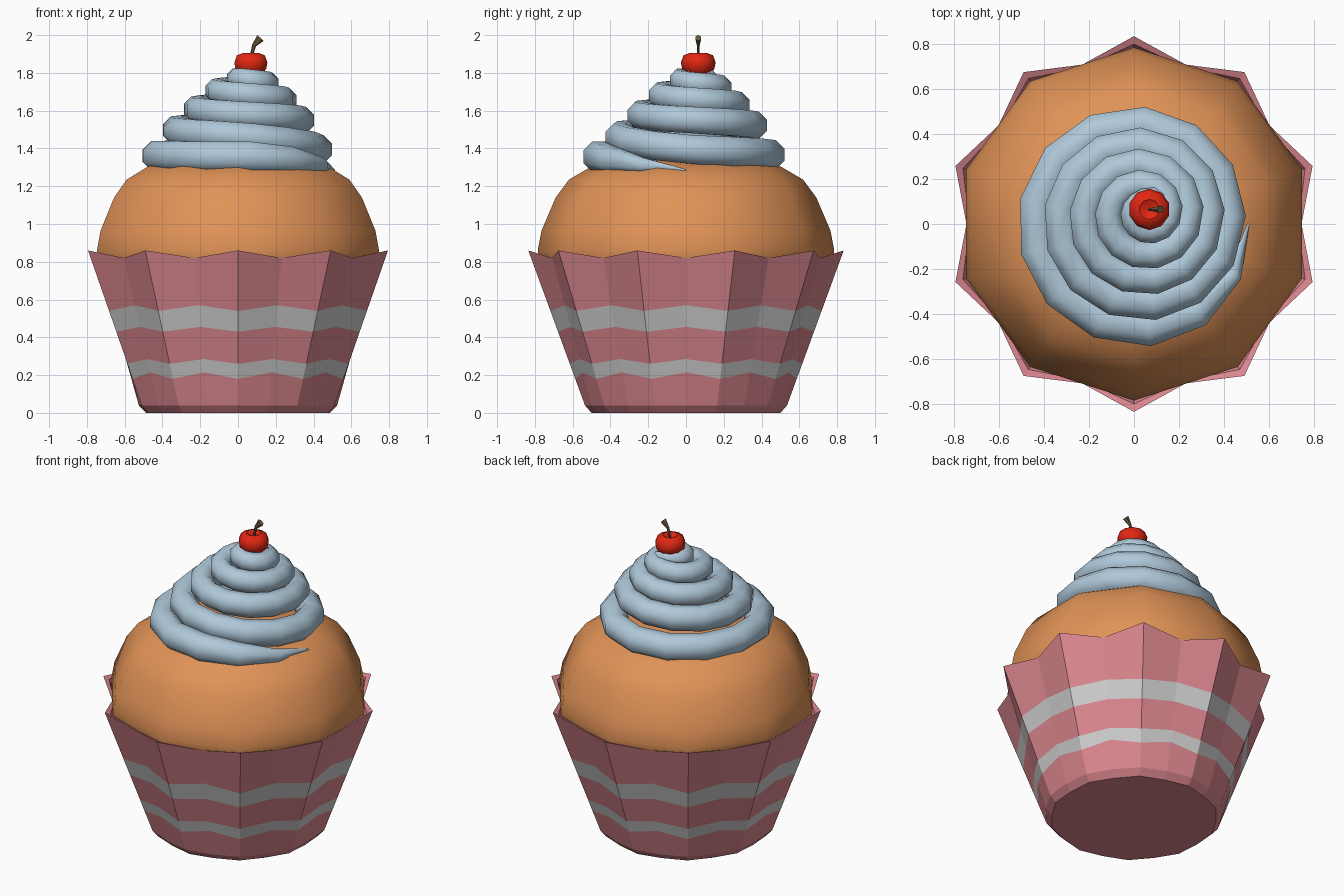
import bpy, bmesh, math
from mathutils import Vector

if "Cube" in bpy.data.objects:
    bpy.data.objects.remove(bpy.data.objects["Cube"])

def mat(name, rgb):
    m = bpy.data.materials.new(name)
    m.diffuse_color = (*rgb, 1)
    m.use_nodes = True
    m.node_tree.nodes["Principled BSDF"].inputs["Base Color"].default_value = m.diffuse_color
    return m

PINK = mat("pink_paper", (0.70, 0.24, 0.27))
WHITE = mat("white_stripe", (0.60, 0.60, 0.60))
CAKE = mat("sponge", (0.75, 0.29, 0.095))
ICING = mat("icing", (0.43, 0.58, 0.70))
RED = mat("cherry_red", (0.75, 0.02, 0.006))
BROWN = mat("stem_brown", (0.15, 0.10, 0.05))

def loft(name, rings, mats, stripe_rows=(), smooth=None):
    """Bridge rings of points with quads and cap both ends."""
    bm = bmesh.new()
    vs = [[bm.verts.new(p) for p in ring] for ring in rings]
    n = len(rings[0])
    for j in range(len(vs) - 1):
        for i in range(n):
            k = (i + 1) % n
            f = bm.faces.new((vs[j][i], vs[j][k], vs[j + 1][k], vs[j + 1][i]))
            f.material_index = 1 if j in stripe_rows else 0
    bm.faces.new(vs[0])
    bm.faces.new(vs[-1])
    bmesh.ops.recalc_face_normals(bm, faces=bm.faces)
    me = bpy.data.meshes.new(name)
    bm.to_mesh(me)
    bm.free()
    for m in mats:
        me.materials.append(m)
    ob = bpy.data.objects.new(name, me)
    bpy.context.collection.objects.link(ob)
    if smooth:
        bpy.ops.object.select_all(action='DESELECT')
        bpy.context.view_layer.objects.active = ob
        ob.select_set(True)
        bpy.ops.object.shade_smooth_by_angle(angle=math.radians(smooth))
    return ob

def lathe_rings(profile, n, cx=0, cy=0, start=math.pi / 2):
    return [[(cx + r * math.cos(start + i * math.tau / n),
              cy + r * math.sin(start + i * math.tau / n), z) for i in range(n)]
            for r, z in profile]

def interp(table, t):
    for (a, va), (b, vb) in zip(table, table[1:]):
        if t <= b:
            return va + (vb - va) * (t - a) / (b - a)
    return table[-1][1]

# Pleated paper case: (ridge radius, ridge z, valley radius, valley z) per row
def wall(zo, zi):
    return (0.535 + 0.3 * (zo - 0.04) / 0.82, zo, 0.525 + 0.22 * (zi - 0.04) / 0.78, zi)

rows = [(0.50, 0.0, 0.487, 0.0), wall(0.04, 0.04), wall(0.18, 0.215), wall(0.26, 0.285),
        wall(0.43, 0.455), wall(0.54, 0.57), wall(0.86, 0.82),
        (0.80, 0.845, 0.732, 0.815), (0.74, 0.70, 0.68, 0.70)]
rings = []
for ro, zo, ri, zi in rows:
    ring = []
    for i in range(20):
        a = math.pi / 2 + i * math.tau / 20
        r, z = (ro, zo) if i % 2 == 0 else (ri, zi)
        ring.append((r * math.cos(a), r * math.sin(a), z))
    rings.append(ring)
loft("paper_case", rings, [PINK, WHITE], stripe_rows=(2, 4))

# Sponge dome, ten-sided and smooth
dome = [(0.72, 0.70), (0.775, 0.80), (0.785, 0.86), (0.765, 0.965), (0.69, 1.14),
        (0.62, 1.235), (0.50, 1.305), (0.25, 1.36), (0.03, 1.38)]
loft("sponge", lathe_rings(dome, 10), [CAKE], smooth=50)

# Icing: one tapered tube winding clockwise up to the tip
heights = [(0, 1.285), (0.2, 1.355), (0.75, 1.365), (1, 1.395), (1.25, 1.465), (2.25, 1.58),
           (3.25, 1.685), (4.25, 1.765), (4.9, 1.775)]
taper = [(0, 0.06), (0.08, 0.5), (0.18, 1), (4.75, 1), (4.9, 0.45)]
STEPS, TURNS, SIDES = 64, 4.88, 8
rings = []
for k in range(STEPS + 1):
    t = TURNS * k / STEPS
    s = t + 0.12 * math.sin(math.tau * (t - 0.1))
    thick = 0.089 - 0.0065 * t
    r = 0.59 - 0.105 * s - thick
    if t > 4.7:
        r += (t - 4.7) * 0.35
    drift = 0.0105 * t
    thick *= interp(taper, t)
    a = -math.tau * t
    out = Vector((math.cos(a), math.sin(a), 0))
    c = out * r + Vector((drift, drift, interp(heights, t)))
    rings.append([c + thick * (out * math.cos(b) + Vector((0, 0, math.sin(b))))
                  for b in (math.tau * (i + 0.5) / SIDES for i in range(SIDES))])
loft("icing_swirl", rings, [ICING], smooth=60)

# Cherry with dimpled top
cherry = [(0.02, 1.775), (0.055, 1.785), (0.085, 1.82), (0.092, 1.855), (0.078, 1.893),
          (0.045, 1.905), (0.008, 1.885)]
loft("cherry", lathe_rings(cherry, 10, 0.068, 0.065), [RED], smooth=50)

# Bent stem, flaring toward its tip
stem = [(0.068, 1.88, 0.008, 0.1), (0.085, 1.945, 0.011, 0.4), (0.119, 1.985, 0.023, 0.75)]
rings = []
for x, z, r, lean in stem:
    side = Vector((math.cos(lean), 0, -math.sin(lean)))
    rings.append([Vector((x, 0.065, z)) + r * (side * math.cos(b) + Vector((0, 0.75 * math.sin(b), 0)))
                  for b in (math.tau * i / 6 for i in range(6))])
loft("cherry_stem", rings, [BROWN], smooth=40)
